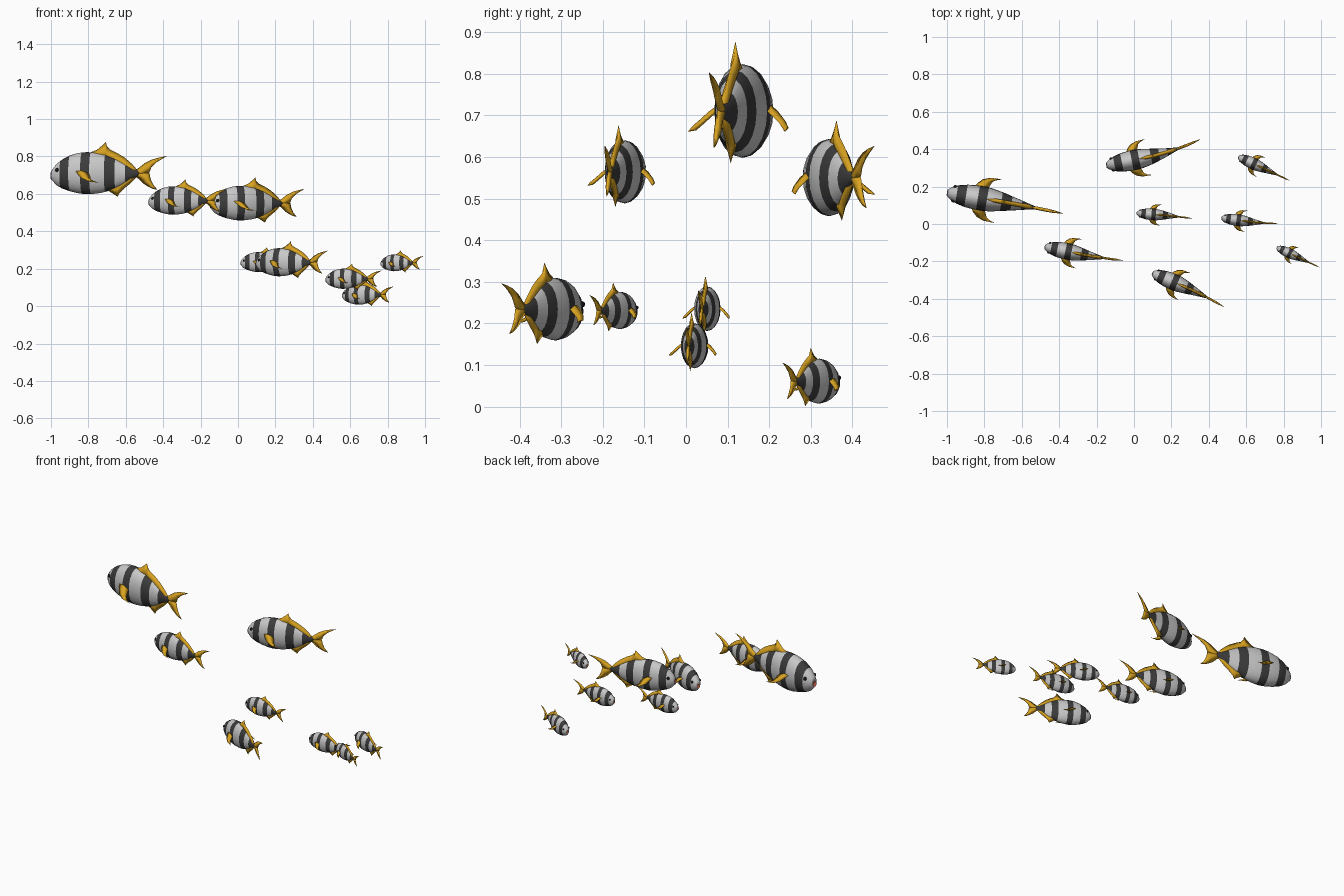
import bpy, bmesh, math
from mathutils import Matrix, Vector

if "Cube" in bpy.data.objects:
    bpy.data.objects.remove(bpy.data.objects["Cube"])


def material(name, rgb):
    m = bpy.data.materials.new(name)
    m.diffuse_color = (*rgb, 1)
    m.use_nodes = True
    m.node_tree.nodes["Principled BSDF"].inputs["Base Color"].default_value = m.diffuse_color
    return m


WHITE = material("pale_scales", (0.58, 0.58, 0.58))
BLACK = material("dark_stripe", (0.045, 0.045, 0.045))
GOLD = material("golden_fin", (0.70, 0.37, 0.015))
RED = material("mouth_red", (0.60, 0.12, 0.08))
EYE = material("eye_black", (0.01, 0.01, 0.01))

# Body profile: distance from nose, top, bottom, half width
PROFILE = [(0, .006, -.032, .014), (.01, .024, -.042, .024), (.03, .049, -.064, .038),
           (.06, .073, -.081, .050), (.103, .096, -.096, .060), (.15, .109, -.107, .065),
           (.19, .113, -.112, .066), (.23, .112, -.110, .063), (.27, .105, -.105, .056),
           (.31, .094, -.095, .048), (.35, .078, -.081, .038), (.39, .056, -.061, .029),
           (.43, .033, -.036, .019), (.467, .017, -.017, .011), (.485, .008, -.008, .005)]
BANDS = [(.053, .103), (.168, .217), (.295, .35), (.405, .49)]
SIDES = 20


def profile_at(s):
    for p, q in zip(PROFILE, PROFILE[1:]):
        if s <= q[0]:
            f = (s - p[0]) / (q[0] - p[0])
            return [a + (b - a) * f for a, b in zip(p, q)]
    return PROFILE[-1]


def finish(bm, name, mats, fish, smooth=True):
    """Bend the part towards the tail, place it in the shoal and make the object."""
    nose, yaw, scale, bend = fish
    for v in bm.verts:
        u = max(0, v.co.x - .25) / .38
        v.co.y += bend * u * u
    bm.transform(Matrix.Translation(nose) @ Matrix.Rotation(math.radians(yaw), 4, 'Z')
                 @ Matrix.Scale(scale, 4))
    bmesh.ops.recalc_face_normals(bm, faces=bm.faces)
    for f in bm.faces:
        f.smooth = smooth
    me = bpy.data.meshes.new(name)
    bm.to_mesh(me)
    bm.free()
    for m in mats:
        me.materials.append(m)
    ob = bpy.data.objects.new(name, me)
    bpy.context.collection.objects.link(ob)


def loft(bm, rings):
    loops = [[bm.verts.new(p) for p in r] for r in rings]
    for a, b in zip(loops, loops[1:]):
        for i in range(len(a)):
            j = (i + 1) % len(a)
            bm.faces.new((a[i], a[j], b[j], b[i]))
    return bm.faces.new(loops[0]), bm.faces.new(loops[-1])


def body(fish, n):
    bm = bmesh.new()
    stations = sorted({p[0] for p in PROFILE} | {e for b in BANDS for e in b if e < .485})
    rings = []
    for s in stations:
        _, top, bot, w = profile_at(s)
        c, h = (top + bot) / 2, (top - bot) / 2
        rings.append([(s, w * math.cos(k * math.tau / SIDES), c + h * math.sin(k * math.tau / SIDES))
                      for k in range(SIDES)])
    mouth, _ = loft(bm, rings)
    for f in bm.faces:
        s = f.calc_center_median().x
        f.material_index = int(any(a < s < b for a, b in BANDS))
    # sunken red mouth
    inner = bmesh.ops.inset_region(bm, faces=[mouth], thickness=.003)["faces"]
    for f in inner + [mouth]:
        f.material_index = 2
    for v in mouth.verts:
        v.co.x += .006
    finish(bm, f"body_{n}", [WHITE, BLACK, RED], fish)


def fin(bm, pairs, thick):
    """Lens-section blade lofted through pairs of edge points."""
    rings = []
    for a, b in pairs:
        a, b = Vector(a), Vector(b)
        d = b - a
        side = Vector((0, 1, 0)) if abs(a.y) < .01 else Vector((0, .7, .7 if a.y > 0 else -.7))
        t = side * min(thick, d.length * .25)
        m = (a + b) / 2
        rings.append([a, m + t, b, m - t])
    loft(bm, rings)


def flat(pairs):
    return [((a, 0, b), (c, 0, d)) for (a, b), (c, d) in pairs]


DORSAL = [(.215, .112), (.25, .126), (.277, .148), (.298, .168), (.303, .146), (.32, .127),
          (.36, .108), (.40, .084), (.44, .05), (.47, .015)]
ANAL = [(.31, -.093), (.335, -.108), (.362, -.125), (.372, -.105), (.395, -.083),
        (.43, -.055), (.467, -.017)]
TAIL_UP = [((.445, .012), (.445, -.014)), ((.475, .028), (.505, -.012)), ((.51, .055), (.535, .005)),
           ((.55, .074), (.545, .032)), ((.59, .085), (.575, .060)), ((.632, .093), (.628, .091))]
TAIL_LOW = [((.445, .014), (.445, -.012)), ((.505, .012), (.472, -.027)), ((.535, .000), (.497, -.052)),
            ((.541, -.030), (.525, -.070)), ((.555, -.060), (.55, -.082)), ((.577, -.087), (.574, -.088))]
PECTORAL = [((.138, .052, .022), (.208, .048, .012)), ((.155, .080, .000), (.222, .075, -.010)),
            ((.178, .102, -.024), (.23, .095, -.028)), ((.215, .116, -.040), (.247, .107, -.042)),
            ((.277, .119, -.048), (.275, .117, -.049))]


def fish_parts(fish, n):
    body(fish, n)
    # dorsal and anal fins, rooted inside the body
    for name, edge, col, inset in (("dorsal_fin", DORSAL, 1, -.035), ("anal_fin", ANAL, 2, .035)):
        bm = bmesh.new()
        pairs = []
        for s, z in edge:
            root = profile_at(s)[col] + inset
            root = max(root, 0) if col == 1 else min(root, 0)
            pairs.append(((s, z), (s + .004, root)))
        fin(bm, flat(pairs), .011)
        finish(bm, f"{name}_{n}", [GOLD], fish)
    # forked tail
    bm = bmesh.new()
    fin(bm, flat(TAIL_UP), .009)
    fin(bm, flat(TAIL_LOW), .009)
    finish(bm, f"tail_fin_{n}", [GOLD], fish)
    # side fins and eyes, mirrored
    for side, m in (("left", -1), ("right", 1)):
        bm = bmesh.new()
        fin(bm, [[(x, y * m, z) for x, y, z in p] for p in PECTORAL], .007)
        finish(bm, f"{side}_pectoral_fin_{n}", [GOLD], fish)
        bm = bmesh.new()
        bmesh.ops.create_uvsphere(bm, u_segments=12, v_segments=8, radius=.011)
        bm.transform(Matrix.Translation((.040, m * .038, .018)) @ Matrix.Diagonal((1, .8, 1, 1)))
        finish(bm, f"{side}_eye_{n}", [EYE], fish)


# Shoal: nose position, heading, size, tail bend
SHOAL = [((-1.0, .168, .710), -9.5, 1.0, -.008),
         ((-.478, -.122, .564), -11.5, .675, .018),
         ((-.148, .312, .550), 11.5, .825, .045),
         ((.098, -.262, .234), -23, .67, -.025),
         ((.014, .058, .235), -4.5, .475, -.01),
         ((.468, .032, .146), -7.5, .48, .02),
         ((.558, .360, .061), -25, .48, 0),
         ((.763, -.125, .231), -25, .40, 0)]
for n, fish in enumerate(SHOAL, 1):
    fish_parts(fish, n)
